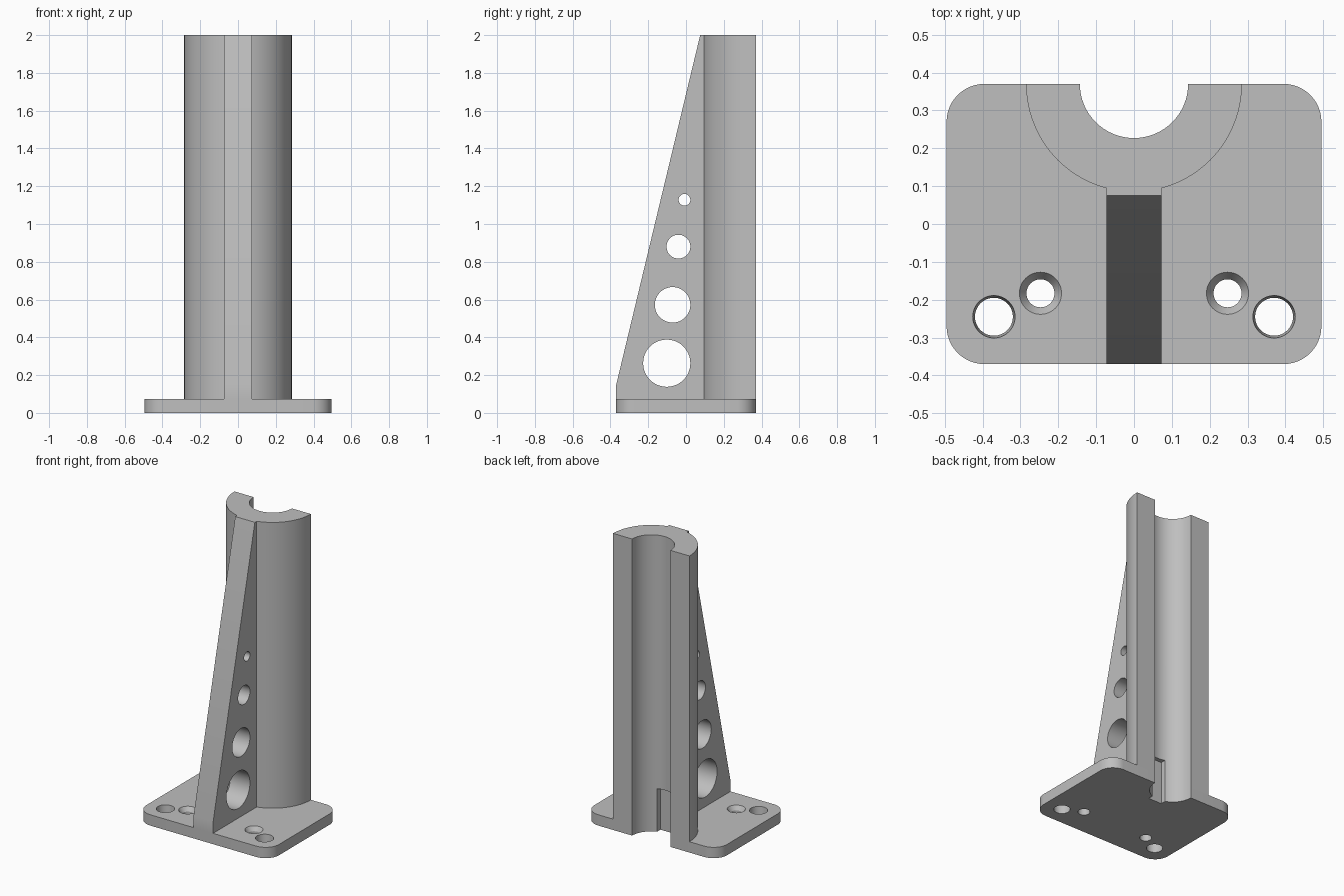
import bpy
import bmesh
from math import sin, cos, radians
from mathutils import Matrix

old = bpy.data.objects.get("Cube")
if old:
    bpy.data.objects.remove(old, do_unlink=True)

grey = bpy.data.materials.new("plain grey")
grey.use_nodes = True
tone = (0.52, 0.52, 0.52, 1)
grey.diffuse_color = tone
grey.node_tree.nodes["Principled BSDF"].inputs["Base Color"].default_value = tone

# Main sizes
WIDTH, BACK = 0.495, 0.37
THICK, TOP = 0.073, 2.0
BORE, OUTER, CORNER = 0.143, 0.285, 0.1
FIN = 0.073


def arc(cx, cy, r, start, end, steps=32):
    angles = [radians(start + (end - start) * i / steps) for i in range(steps + 1)]
    return [(cx + r * cos(a), cy + r * sin(a)) for a in angles]


def finish(name, bm):
    bmesh.ops.recalc_face_normals(bm, faces=bm.faces)
    mesh = bpy.data.meshes.new(name)
    bm.to_mesh(mesh)
    bm.free()
    mesh.materials.append(grey)
    obj = bpy.data.objects.new(name, mesh)
    bpy.context.collection.objects.link(obj)
    return obj


def prism(name, outline, low, high, along_x=False):
    """Extrude a closed outline along z, or a (y, z) outline along x."""
    bm = bmesh.new()
    place = (lambda a, b: (low, a, b)) if along_x else (lambda a, b: (a, b, low))
    face = bm.faces.new([bm.verts.new(place(a, b)) for a, b in outline])
    moved = bmesh.ops.extrude_face_region(bm, geom=[face])["geom"]
    shift = (high - low, 0, 0) if along_x else (0, 0, high - low)
    bmesh.ops.translate(bm, vec=shift,
                        verts=[v for v in moved if isinstance(v, bmesh.types.BMVert)])
    return finish(name, bm)


def cone(x, y, r_low, r_high, low, high):
    bm = bmesh.new()
    bmesh.ops.create_cone(bm, cap_ends=True, segments=48, radius1=r_low,
                          radius2=r_high, depth=high - low,
                          matrix=Matrix.Translation((x, y, (low + high) / 2)))
    return finish("hole_cutter", bm)


def cut(obj, cutter):
    cutter.hide_render = True
    bpy.context.view_layer.objects.active = obj
    mod = obj.modifiers.new("cut", 'BOOLEAN')
    mod.operation, mod.solver, mod.object = 'DIFFERENCE', 'EXACT', cutter
    bpy.ops.object.modifier_apply(modifier=mod.name)
    bpy.data.objects.remove(cutter, do_unlink=True)


# Base plate: rounded corners with the half bore cut into the back edge
inx, iny = WIDTH - CORNER, BACK - CORNER
outline = (arc(-inx, -iny, CORNER, 180, 270, 12) + arc(inx, -iny, CORNER, 270, 360, 12)
           + arc(inx, iny, CORNER, 0, 90, 12) + arc(0, BACK, BORE, 360, 180)
           + arc(-inx, iny, CORNER, 90, 180, 12))
plate = prism("base_plate", outline, 0, THICK)

# Half tube
ring = arc(0, BACK, OUTER, 180, 360, 48) + arc(0, BACK, BORE, 360, 180)
tube = prism("half_tube", ring, THICK, TOP)

# Sloping support fin
profile = [(-BACK, THICK), (-BACK, 0.147), (0.075, TOP), (0.15, TOP), (0.15, THICK)]
fin = prism("support_fin", profile, -FIN, FIN, along_x=True)

# Lightening holes, shrinking upwards and sharing one tangent line
for z, r in ((0.263, 0.125), (0.572, 0.094), (0.88, 0.063), (1.128, 0.031)):
    circle = arc(0.023 - r, z, r, 0, 360, 48)[:-1]
    cut(fin, prism("hole_cutter", circle, -0.2, 0.2, along_x=True))

# Screw holes: plain outer pair and countersunk inner pair
for side in (-1, 1):
    cut(plate, cone(side * 0.37, -0.245, 0.05, 0.056, -0.0005, THICK + 0.0005))
    cut(plate, cone(side * 0.247, -0.183, 0.037, 0.037, -0.05, 0.12))
    cut(plate, cone(side * 0.247, -0.183, 0.037, 0.056, 0.045, THICK + 0.0005))

# Shallow key slot at the foot of the bore
slot = [(-0.05, 0.2), (0.05, 0.2), (0.05, 0.3), (-0.05, 0.3)]
for part in (plate, tube):
    cut(part, prism("slot_cutter", slot, -0.05, 0.29))

# Smooth the round walls, keep the edges crisp
bpy.ops.object.select_all(action='DESELECT')
for part in (plate, tube, fin):
    part.select_set(True)
bpy.context.view_layer.objects.active = plate
bpy.ops.object.shade_smooth_by_angle(angle=radians(25))
